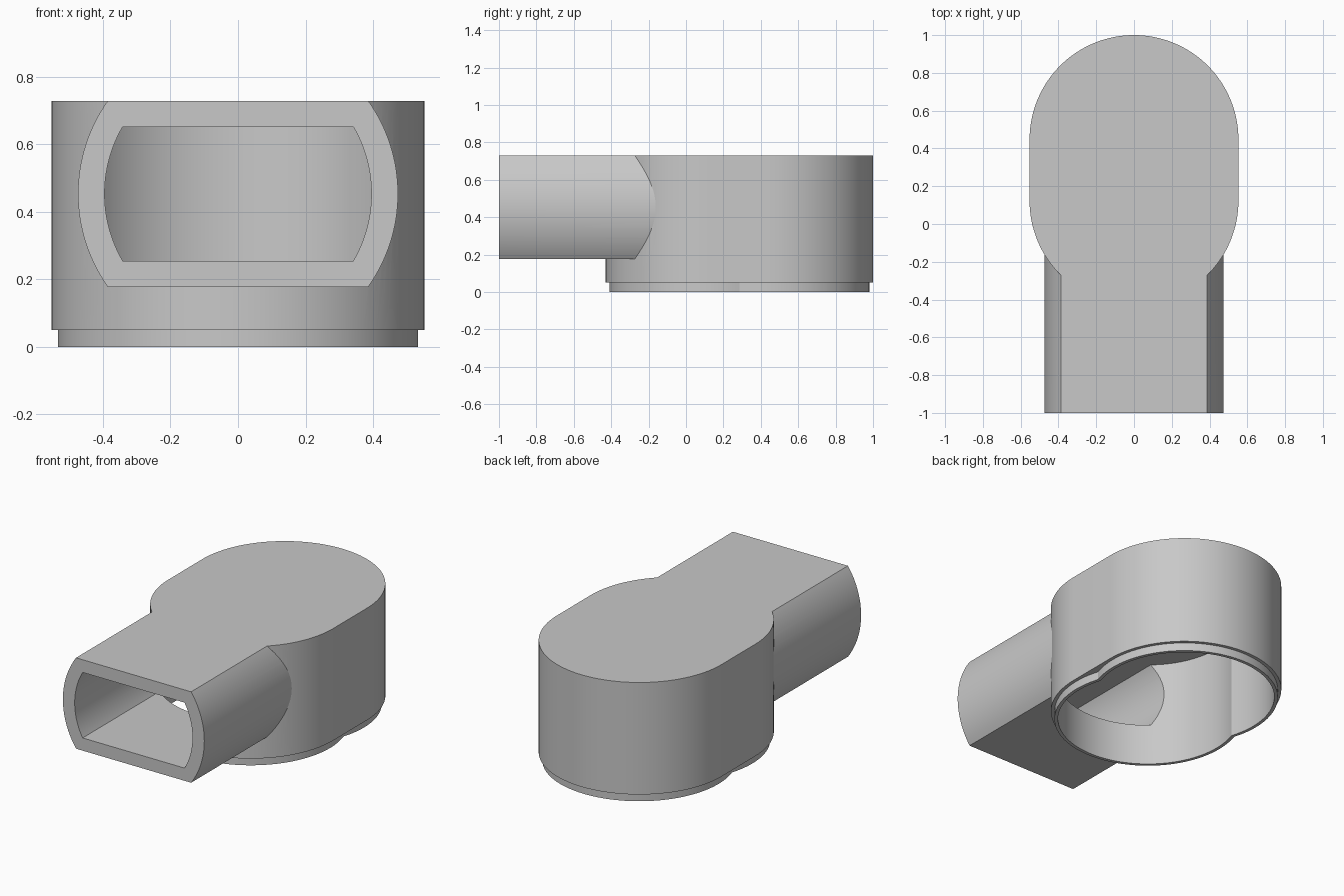
import bpy, bmesh, math
from mathutils import Matrix

if "Cube" in bpy.data.objects:
    bpy.data.objects.remove(bpy.data.objects["Cube"])

grey = bpy.data.materials.new("plain grey")
grey.diffuse_color = (0.58, 0.58, 0.58, 1)
grey.use_nodes = True
grey.node_tree.nodes["Principled BSDF"].inputs["Base Color"].default_value = grey.diffuse_color

MID_Y, HALF = 0.285, 0.162      # middle of the two round ends, half their spacing
TUBE_Z = 0.4535                 # tube axis height
TOP, CEILING = 0.729, 0.652


def arc(cx, cy, r, a0, a1, n=64):
    return [(cx + r * math.cos(a0 + (a1 - a0) * i / n),
             cy + r * math.sin(a0 + (a1 - a0) * i / n)) for i in range(n + 1)]


def prism(name, pts, start, end, along_y=False):
    """Extrude a closed 2D outline along z, or along y for an (x, z) outline."""
    bm = bmesh.new()
    face = bm.faces.new([bm.verts.new((a, b, start)) for a, b in pts])
    ext = bmesh.ops.extrude_face_region(bm, geom=[face])
    for v in ext["geom"]:
        if isinstance(v, bmesh.types.BMVert):
            v.co.z = end
    if along_y:
        swap = Matrix(((1, 0, 0), (0, 0, 1), (0, 1, 0)))
        for v in bm.verts:
            v.co = swap @ v.co
    bmesh.ops.recalc_face_normals(bm, faces=bm.faces)
    mesh = bpy.data.meshes.new(name)
    bm.to_mesh(mesh)
    bm.free()
    ob = bpy.data.objects.new(name, mesh)
    bpy.context.collection.objects.link(ob)
    mesh.materials.append(grey)
    return ob


def stadium(r):
    return (arc(0, MID_Y + HALF, r, 0, math.pi)
            + arc(0, MID_Y - HALF, r, math.pi, 2 * math.pi))


def double_circle(r):
    """Two overlapping circles that meet in a kink on either side."""
    k = math.asin(HALF / r)
    return (arc(0, MID_Y + HALF, r, -k, math.pi + k)
            + arc(0, MID_Y - HALF, r, math.pi - k, 2 * math.pi + k)[1:-1])


def flat_round(r, z0, z1):
    """Circle about the tube axis, cut flat above and below."""
    a1, a0 = math.asin((z1 - TUBE_Z) / r), math.asin((z0 - TUBE_Z) / r)
    return (arc(0, TUBE_Z, r, a0, a1, 32)
            + arc(0, TUBE_Z, r, math.pi - a1, math.pi - a0, 32))


def combine(target, other, operation):
    mod = target.modifiers.new(operation, "BOOLEAN")
    mod.operation, mod.solver, mod.object = operation, "EXACT", other
    bpy.context.view_layer.objects.active = target
    bpy.ops.object.modifier_apply(modifier=mod.name)
    bpy.data.objects.remove(other)


# Outer shell: chamber, side tube and bottom lip
housing = prism("elbow_housing", stadium(0.553), 0.05, TOP)
combine(housing, prism("side_tube", flat_round(0.474, 0.178, TOP), -1.0, 0.1, True), "UNION")
combine(housing, prism("bottom_lip", double_circle(0.533), 0.0, 0.1), "UNION")

# Hollow inside: chamber open below, passage open at the front
combine(housing, prism("chamber_cutter", double_circle(0.513), -0.1, CEILING), "DIFFERENCE")
combine(housing, prism("passage_cutter", flat_round(0.395, 0.255, CEILING), -1.1, 0.1, True), "DIFFERENCE")

# Smooth curved walls, sharp edges
bpy.ops.object.select_all(action="DESELECT")
housing.select_set(True)
bpy.context.view_layer.objects.active = housing
bpy.ops.object.shade_smooth_by_angle(angle=math.radians(15))
